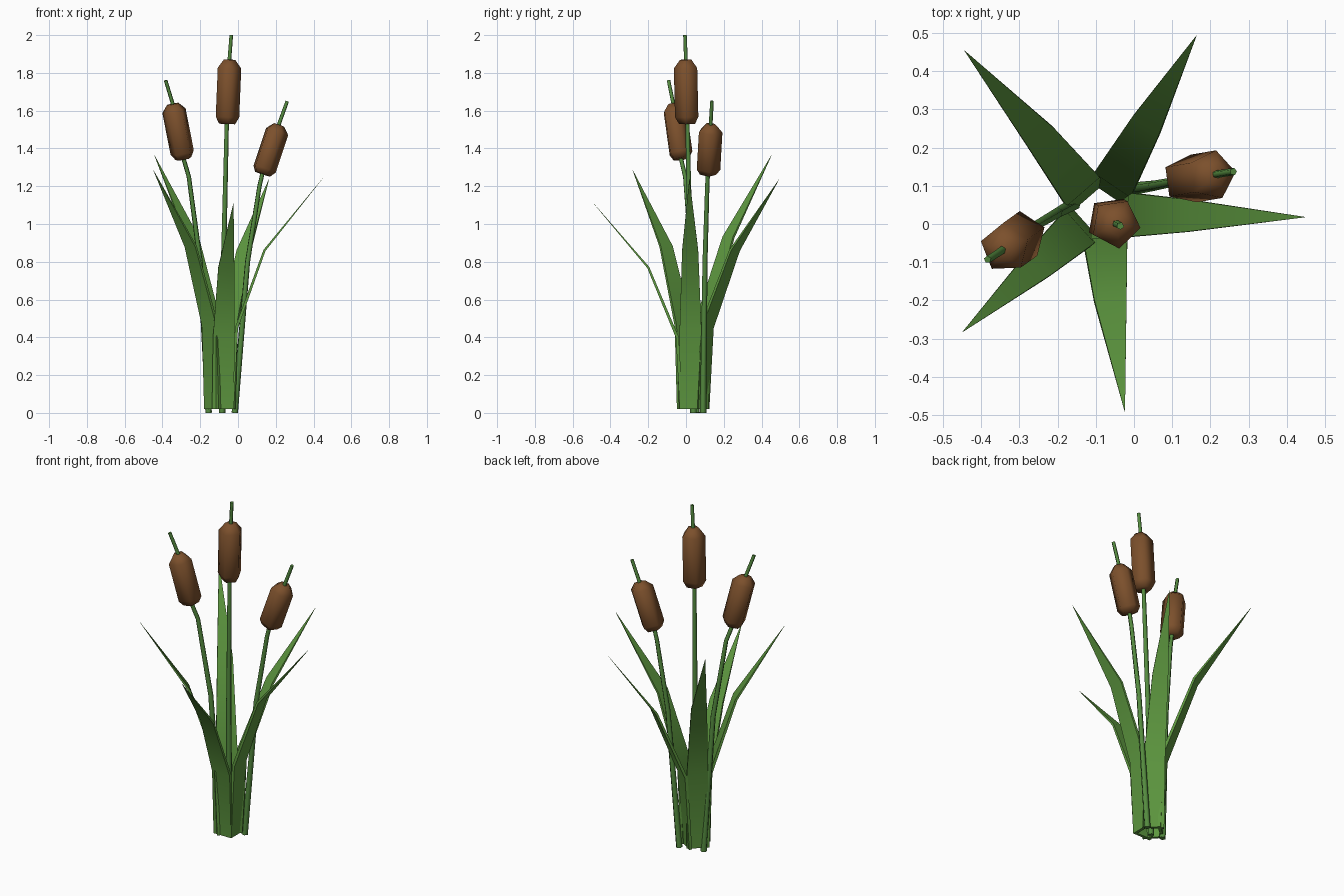
import bpy, bmesh, math
from mathutils import Vector

if "Cube" in bpy.data.objects:
    bpy.data.objects.remove(bpy.data.objects["Cube"])


def material(name, color):
    m = bpy.data.materials.new(name)
    m.diffuse_color = (*color, 1)
    m.use_nodes = True
    m.node_tree.nodes["Principled BSDF"].inputs["Base Color"].default_value = m.diffuse_color
    return m


GREEN = material("leaf_green", (0.11, 0.31, 0.05))
STEM = material("stem_green", (0.09, 0.26, 0.05))
BROWN = material("head_brown", (0.20, 0.08, 0.025))


def loft(name, rings, mat, angle):
    """Skin a list of equal-length point rings and cap both ends."""
    bm = bmesh.new()
    loops = [[bm.verts.new(p) for p in r] for r in rings]
    n = len(loops[0])
    for a, b in zip(loops, loops[1:]):
        for i in range(n):
            j = (i + 1) % n
            bm.faces.new((a[i], a[j], b[j], b[i]))
    bm.faces.new(loops[0][::-1])
    bm.faces.new(loops[-1])
    bmesh.ops.recalc_face_normals(bm, faces=bm.faces)
    me = bpy.data.meshes.new(name)
    bm.to_mesh(me)
    bm.free()
    me.materials.append(mat)
    ob = bpy.data.objects.new(name, me)
    bpy.context.collection.objects.link(ob)
    bpy.ops.object.select_all(action='DESELECT')
    ob.select_set(True)
    bpy.context.view_layer.objects.active = ob
    bpy.ops.object.shade_smooth_by_angle(angle=math.radians(angle))


def tube(name, path, radii, mat, phase, sides=5):
    path = [Vector(p) for p in path]
    rings = []
    for k, (p, r) in enumerate(zip(path, radii)):
        t = (path[min(k + 1, len(path) - 1)] - path[max(k - 1, 0)]).normalized()
        u = (Vector((1, 0, 0)) - t * t.x).normalized()
        v = t.cross(u)
        angs = [phase + math.tau * i / sides for i in range(sides)]
        rings.append([p + r * (u * math.cos(a) + v * math.sin(a)) for a in angs])
    loft(name, rings, mat, 80)


def leaf(name, facing, path):
    """Thin tapering blade; facing is the heading its flat side bends towards."""
    path = [Vector(p) for p in path]
    f = math.radians(facing)
    side = Vector((-math.sin(f), math.cos(f), 0))
    rings = []
    for k, (p, w, th) in enumerate(zip(path, (0.115, 0.115, 0.085, 0.001),
                                       (0.016, 0.016, 0.012, 0.001))):
        t = path[min(k + 1, 3)] - path[max(k - 1, 0)]
        # the base is cut level with the ground
        n = side.cross(t if k else Vector((0, 0, 1))).normalized()
        s, d = side * w / 2, n * th / 2
        rings.append([p - s - d, p + s - d, p + s + d, p - s + d])
    loft(name, rings, GREEN, 40)


# Cattails: stem path below the head, head ends, spike tip
cattails = {
    "centre": ([(-0.085, 0.04, 0), (-0.077, 0.025, 0.8)],
               (-0.06, 0.008, 1.53), (-0.046, 0.0, 1.87), (-0.036, -0.005, 2.0), -82),
    "left": ([(-0.155, 0.055, 0), (-0.2, 0.03, 0.8), (-0.26, -0.005, 1.25)],
             (-0.288, -0.027, 1.345), (-0.345, -0.068, 1.635), (-0.383, -0.093, 1.76), -50),
    "right": ([(-0.018, 0.09, 0), (0.05, 0.1, 0.8), (0.113, 0.112, 1.2)],
              (0.128, 0.115, 1.265), (0.215, 0.13, 1.525), (0.26, 0.137, 1.65), 80),
}
for side, (lower, a, b, tip, deg) in cattails.items():
    a, b, ph = Vector(a), Vector(b), math.radians(deg)
    path = lower + [a, b, tip]
    radii = [0.018 - 0.008 * p[2] / tip[2] for p in path]
    tube(side + "_stem", path, radii, STEM, ph)
    tube(side + "_seed_head", [a, a.lerp(b, 0.11), a.lerp(b, 0.87), b],
         (0.045, 0.066, 0.066, 0.032), BROWN, ph)

# Leaves: facing, then base, two bends and tip
leaves = {
    "right_leaf": (0, [(-0.03, 0.025, 0.02), (-0.008, 0.024, 0.45),
                       (0.14, 0.022, 0.86), (0.447, 0.018, 1.24)]),
    "front_leaf": (-90, [(-0.08, -0.025, 0.02), (-0.075, -0.046, 0.4),
                         (-0.062, -0.2, 0.77), (-0.024, -0.49, 1.11)]),
    "back_right_leaf": (56, [(-0.065, 0.085, 0.02), (-0.053, 0.108, 0.45),
                             (0.031, 0.257, 0.86), (0.163, 0.492, 1.235)]),
    "back_left_leaf": (131, [(-0.125, 0.075, 0.02), (-0.138, 0.09, 0.48),
                             (-0.243, 0.225, 0.93), (-0.443, 0.453, 1.365)]),
    "front_left_leaf": (222, [(-0.135, 0.0, 0.02), (-0.147, -0.012, 0.46),
                              (-0.25, -0.105, 0.88), (-0.448, -0.282, 1.285)]),
}
for name, (facing, path) in leaves.items():
    leaf(name, facing, path)
